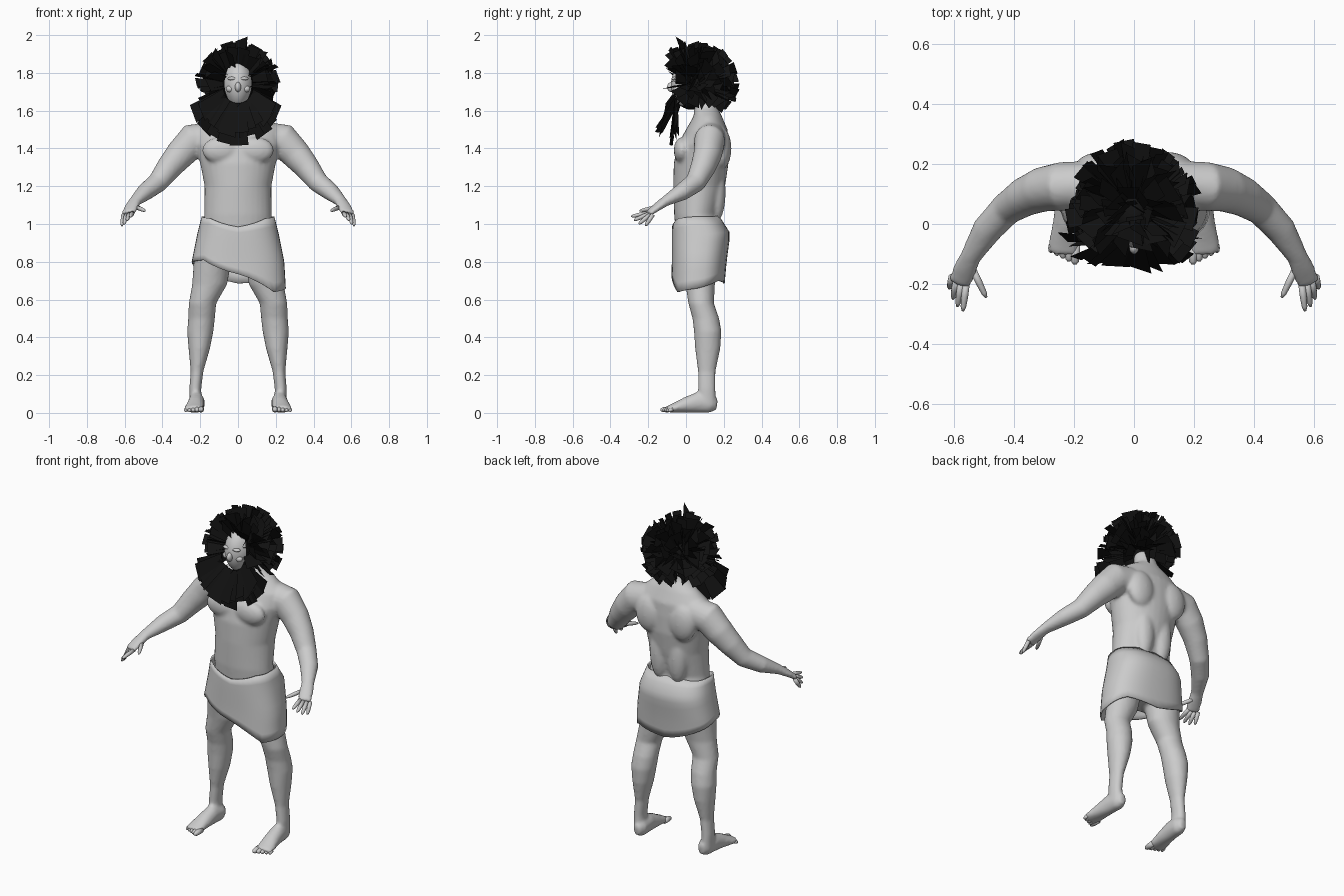
import bpy, bmesh, math, random
from mathutils import Vector

random.seed(4)
if "Cube" in bpy.data.objects:
    bpy.data.objects.remove(bpy.data.objects["Cube"])


def material(name, value):
    mat = bpy.data.materials.new(name)
    mat.use_nodes = True
    color = (value, value, value, 1)
    mat.diffuse_color = color
    mat.node_tree.nodes["Principled BSDF"].inputs["Base Color"].default_value = color
    return mat


GREY = material("pale_grey", 0.6)
BLACK = material("hair_black", 0.006)


def finish(bm, name, mat, smooth=True):
    """Turn a bmesh into a named, coloured object."""
    bmesh.ops.recalc_face_normals(bm, faces=bm.faces)
    mesh = bpy.data.meshes.new(name)
    bm.to_mesh(mesh)
    bm.free()
    mesh.materials.append(mat)
    for p in mesh.polygons:
        p.use_smooth = smooth
    obj = bpy.data.objects.new(name, mesh)
    bpy.context.collection.objects.link(obj)
    return obj


def tube(bm, rows, mirror=1, level=False, sides=20):
    """Closed loft through (x, y, z, half width, half depth) rows."""
    pts = [Vector((r[0] * mirror, r[1], r[2])) for r in rows]
    rings = []
    for i, (p, row) in enumerate(zip(pts, rows)):
        u, v = Vector((1, 0, 0)), Vector((0, 1, 0))
        if not level:
            t = (pts[min(i + 1, len(pts) - 1)] - pts[max(i - 1, 0)]).normalized()
            u = t.cross(Vector((0, 0, 1))).normalized()
            v = u.cross(t)
        ring = []
        for k in range(sides):
            a = math.tau * k / sides
            ring.append(bm.verts.new(p + u * row[3] * math.cos(a) + v * row[4] * math.sin(a)))
        rings.append(ring)
    for lo, hi in zip(rings, rings[1:]):
        for k in range(sides):
            n = (k + 1) % sides
            bm.faces.new((lo[k], lo[n], hi[n], hi[k]))
    bm.faces.new(rings[0])
    bm.faces.new(rings[-1])


def ball(bm, center, size):
    made = bmesh.ops.create_uvsphere(bm, u_segments=24, v_segments=16, radius=1)["verts"]
    for v in made:
        v.co = Vector(a * b for a, b in zip(v.co, size)) + Vector(center)
    return made


def digit(bm, root, tip, radius, mirror):
    """Finger or toe: a slim tapered tube with a rounded tip."""
    root, tip = Vector(root), Vector(tip)
    rows = []
    for t, s in ((0, 1), (0.5, 1), (0.85, 0.8), (1, 0.35)):
        rows.append((*root.lerp(tip, t), radius * s, radius * s))
    tube(bm, rows, mirror, sides=10)


# Body: torso, arms, legs and muscles fused into one skin
TORSO = [(0, .075, .78, .16, .11), (0, .08, .92, .19, .13), (0, .055, 1.05, .178, .118),
         (0, .07, 1.2, .177, .137), (0, .08, 1.32, .2, .145), (0, .09, 1.42, .225, .135),
         (0, .11, 1.5, .23, .11), (0, .115, 1.57, .15, .075), (0, .105, 1.62, .07, .06),
         (0, .08, 1.7, .058, .055)]
ARM = [(.15, .13, 1.45, .08, .09), (.24, .125, 1.44, .082, .092), (.305, .115, 1.37, .075, .08),
       (.365, .09, 1.3, .066, .068), (.425, .05, 1.22, .055, .055), (.49, -.02, 1.17, .05, .046),
       (.545, -.11, 1.12, .035, .027), (.562, -.15, 1.092, .04, .022), (.583, -.2, 1.055, .04, .015)]
LEG = [(.225, .11, .04, .032, .05), (.226, .11, .13, .032, .047), (.217, .11, .22, .034, .047),
       (.205, .115, .34, .057, .067), (.2, .115, .43, .07, .073), (.193, .105, .5, .071, .071),
       (.188, .08, .58, .073, .068), (.15, .075, .68, .093, .078), (.135, .075, .8, .1, .1),
       (.115, .075, .92, .1, .12)]
FOOT = [(.215, .165, .045, .02, .03), (.215, .13, .05, .04, .05), (.22, .06, .055, .043, .055),
        (.225, 0, .042, .046, .042), (.232, -.06, .027, .052, .026), (.235, -.1, .018, .05, .017)]
body_bm = bmesh.new()
tube(body_bm, TORSO, level=True, sides=32)
for s in (1, -1):
    tube(body_bm, ARM, s)
    tube(body_bm, LEG, s, level=True)
    tube(body_bm, FOOT, s)
    ball(body_bm, (s * .09, -.02, 1.39), (.1, .045, .07))      # chest
    ball(body_bm, (s * .11, .19, 1.4), (.085, .05, .11))       # shoulder blade
    ball(body_bm, (s * .06, .16, 1.17), (.06, .05, .16))       # lower back
body = finish(body_bm, "body", GREY)
bpy.context.view_layer.objects.active = body
remesh = body.modifiers.new("fuse", "REMESH")
remesh.mode, remesh.voxel_size, remesh.use_smooth_shade = "VOXEL", 0.01, True
relax = body.modifiers.new("relax", "SMOOTH")
relax.factor, relax.iterations = 0.5, 5
for name in ("fuse", "relax"):
    bpy.ops.object.modifier_apply(modifier=name)

# Fingers and toes
KNUCKLES = [((.558, -.195, 1.06), (.57, -.29, 1.04)), ((.575, -.195, 1.055), (.588, -.275, 1.02)),
            ((.592, -.19, 1.05), (.603, -.25, 1.0)), ((.606, -.175, 1.05), (.615, -.215, .99)),
            ((.54, -.145, 1.09), (.492, -.245, 1.07))]
for s, side in ((1, "left"), (-1, "right")):
    bm = bmesh.new()
    for root, tip in KNUCKLES:
        digit(bm, root, tip, .0115, s)
    finish(bm, side + "_fingers", GREY)
    bm = bmesh.new()
    for i in range(5):
        x, r = .195 + .02 * i, .016 - .0015 * i
        digit(bm, (x, -.07, .02), (x + .002, -.135 + .01 * i, r), r, s)
    finish(bm, side + "_toes", GREY)

# Head: tapered skull, dark scalp behind the face
bm = bmesh.new()
for v in ball(bm, (0, .03, 1.735), (.083, .11, .13)):
    if v.co.z < 1.72:
        v.co.x *= 1 - 2.2 * (1.72 - v.co.z)
ball(bm, (0, -.078, 1.725), (.016, .022, .026))
for s in (1, -1):
    ball(bm, (s * .03, -.06, 1.77), (.026, .016, .01))
    ball(bm, (s * .042, -.05, 1.715), (.022, .018, .018))
head = finish(bm, "head", GREY)
head.data.materials.append(BLACK)
for p in head.data.polygons:
    p.material_index = int(p.center.y > -.02)


# Hair: flat square-ended locks radiating from the skull
def lock(bm, root, tip, side, w0, w1):
    ends = ((root, -w0), (root, w0), (tip, w1), (tip, -w1))
    bm.faces.new([bm.verts.new(p + side * w) for p, w in ends])


bm = bmesh.new()
center = Vector((0, .05, 1.74))
count = 240
for i in range(count):
    z = 1 - 2 * (i + .5) / count
    a = i * math.pi * (3 - math.sqrt(5))
    flat = math.sqrt(1 - z * z)
    d = Vector((flat * math.cos(a), flat * math.sin(a), z))
    if d.y < -.64 or d.z < -.58:
        continue
    side = d.cross(Vector([random.uniform(-1, 1) for _ in range(3)])).normalized()
    reach = random.uniform(.185, .235)
    lock(bm, center + d * .08, center + d * reach, side, .025, random.uniform(.025, .048))
lock(bm, Vector((0, .02, 1.82)), Vector((.02, -.035, 1.98)), Vector((.8, -.5, .3)), .03, .04)
finish(bm, "hair", BLACK, smooth=False)

# Beard: two fans of locks hanging from the jaw
bm = bmesh.new()
for front, length in ((-.15, .2), (-.08, .245)):
    for i in range(-4, 5):
        a = i * .3 + random.uniform(-.1, .1)
        out = Vector((math.sin(a), 0, -math.cos(a)))
        root = Vector((0, -.055, 1.715)) + out * .075
        size = length * random.uniform(.85, 1.05)
        tip = Vector((0, front + .03 * abs(a), 1.67)) + out * size
        side = Vector((math.cos(a), random.uniform(-.4, .4), math.sin(a)))
        lock(bm, root, tip, side, .03, .05)
finish(bm, "beard", BLACK, smooth=False)

# Loincloth: slanted wrap with a dipped waist and uneven hem
HEM = [.66, .70, .685, .75, .80, .81, .735, .64]        # every eighth turn from +x
WAIST = [1.04, 1.04, 1.05, 1.04, 1.04, 1.03, .985, 1.03]
CUT = [(1.06, .187, -.07, .165), (.95, .215, -.075, .235), (.8, .245, -.075, .215),
       (.63, .255, -.08, .2)]                           # height, half width, front, back


def around(values, turn):
    i = int(turn * 8)
    f = turn * 8 - i
    return values[i % 8] * (1 - f) + values[(i + 1) % 8] * f


def cut_at(z):
    for hi, lo in zip(CUT, CUT[1:]):
        if z >= lo[0]:
            f = (hi[0] - z) / (hi[0] - lo[0])
            return [a + (b - a) * f for a, b in zip(hi, lo)][1:]
    return CUT[-1][1:]


bm = bmesh.new()
steps, levels = 40, 8
grid = []
for j in range(levels + 1):
    ring = []
    for k in range(steps):
        turn = k / steps
        c, s = math.cos(math.tau * turn), math.sin(math.tau * turn)
        top, hem = around(WAIST, turn), around(HEM, turn)
        z = top + (hem - top) * j / levels
        half, front, back = cut_at(z)
        x = half * math.copysign(abs(c) ** .8, c)
        y = (front + back) / 2 + (back - front) / 2 * math.copysign(abs(s) ** .8, s)
        ring.append(bm.verts.new((x, y, z)))
    grid.append(ring)
for up, down in zip(grid, grid[1:]):
    for k in range(steps):
        n = (k + 1) % steps
        bm.faces.new((up[k], up[n], down[n], down[k]))
cloth = finish(bm, "loincloth", GREY)
thick = cloth.modifiers.new("thickness", "SOLIDIFY")
thick.thickness = .008
